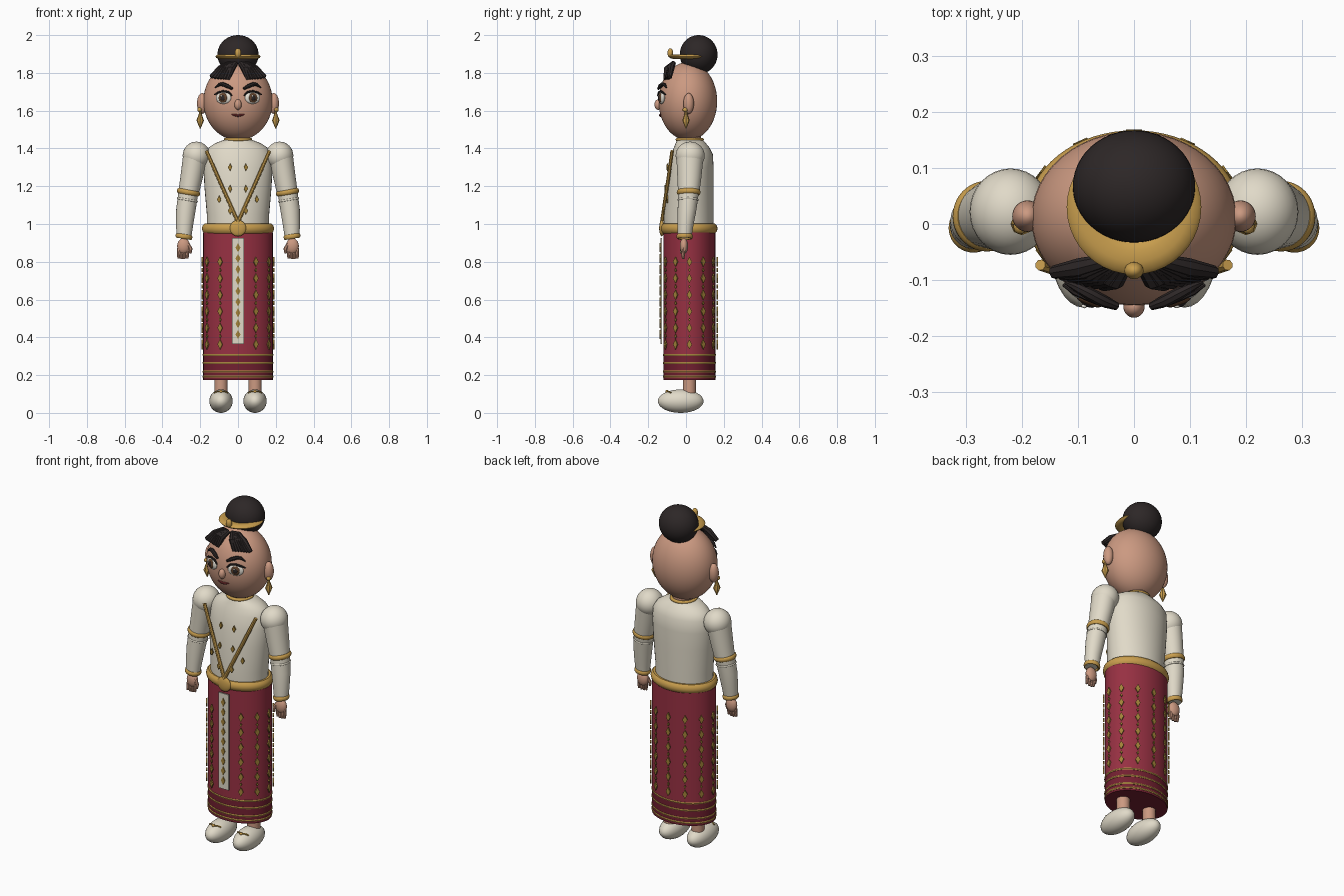
import bpy, bmesh, math
from mathutils import Matrix, Vector, Euler

if "Cube" in bpy.data.objects:
    bpy.data.objects.remove(bpy.data.objects["Cube"])

def mat(name, r, g, b):
    m = bpy.data.materials.new(name)
    m.diffuse_color = (r, g, b, 1)
    m.use_nodes = True
    m.node_tree.nodes["Principled BSDF"].inputs["Base Color"].default_value = m.diffuse_color
    return m

SKIN = mat("skin", .60, .32, .22)
CREAM = mat("cream cloth", .75, .70, .58)
GOLD = mat("gold", .58, .34, .075)
OLD_GOLD = mat("dull gold", .36, .22, .04)
RED = mat("red silk", .31, .03, .055)
MAROON = mat("maroon hem", .17, .014, .03)
HAIR = mat("black hair", .026, .02, .02)
WHITE = mat("eye white", .80, .76, .68)
BROWN = mat("brown iris", .12, .055, .025)
LIP = mat("lip red", .25, .04, .04)

def finish(name, bm, *mats):
    bmesh.ops.recalc_face_normals(bm, faces=bm.faces)
    me = bpy.data.meshes.new(name)
    bm.to_mesh(me)
    bm.free()
    for m in mats:
        me.materials.append(m)
    ob = bpy.data.objects.new(name, me)
    bpy.context.collection.objects.link(ob)
    return ob

def place(loc, size=(1, 1, 1), rot=(0, 0, 0)):
    return Matrix.LocRotScale(Vector(loc), Euler(rot), Vector(size))

def ball(name, loc, size, m, rot=(0, 0, 0), seg=32):
    bm = bmesh.new()
    bmesh.ops.create_uvsphere(bm, u_segments=seg, v_segments=seg // 2, radius=1, matrix=place(loc, size, rot))
    return finish(name, bm, m)

def box(name, loc, size, m):
    bm = bmesh.new()
    bmesh.ops.create_cube(bm, size=1, matrix=place(loc, size))
    return finish(name, bm, m)

def loft(name, rings, *mats, seg=40, rule=None):
    """Stack of elliptical rings (x, y, z, rx, ry), capped at both ends."""
    bm = bmesh.new()
    loops = [[bm.verts.new((x + rx * math.cos(a), y + ry * math.sin(a), z))
              for a in (2 * math.pi * i / seg for i in range(seg))] for x, y, z, rx, ry in rings]
    for lo, hi in zip(loops, loops[1:]):
        for i in range(seg):
            j = (i + 1) % seg
            bm.faces.new((lo[i], lo[j], hi[j], hi[i]))
    bm.faces.new(loops[0])
    bm.faces.new(loops[-1])
    if rule:
        for f in bm.faces:
            f.material_index = rule(f.calc_center_median())
    return finish(name, bm, *mats)

def hoop(name, loc, rx, ry, thick, tall, m, rot=(0, 0, 0), seg=40, ring=10):
    """Elliptical torus with an oval cross-section."""
    bm = bmesh.new()
    M = place(loc, rot=rot)
    v = [[bm.verts.new(M @ Vector(((rx + thick * math.cos(b)) * math.cos(a),
                                   (ry + thick * math.cos(b)) * math.sin(a), tall * math.sin(b))))
          for b in (2 * math.pi * k / ring for k in range(ring))]
         for a in (2 * math.pi * i / seg for i in range(seg))]
    for i in range(seg):
        for k in range(ring):
            n, l = (i + 1) % seg, (k + 1) % ring
            bm.faces.new((v[i][k], v[n][k], v[n][l], v[i][l]))
    return finish(name, bm, m)

def tube(name, pts, r, m, radii=None):
    cu = bpy.data.curves.new(name, 'CURVE')
    cu.dimensions = '3D'
    cu.bevel_depth, cu.bevel_resolution, cu.use_fill_caps = r, 2, True
    sp = cu.splines.new('POLY')
    sp.points.add(len(pts) - 1)
    for i, p in enumerate(pts):
        sp.points[i].co = (*p, 1)
        sp.points[i].radius = radii[i] if radii else 1
    cu.materials.append(m)
    ob = bpy.data.objects.new(name, cu)
    bpy.context.collection.objects.link(ob)
    return ob

def diamonds(name, spots, w, h, m):
    """Thin upright diamond plates at (x, y, z, turn)."""
    bm = bmesh.new()
    for x, y, z, turn in spots:
        M = Matrix.Translation((x, y, z)) @ Matrix.Rotation(turn, 4, 'Z') \
            @ Matrix.Rotation(math.pi / 2, 4, 'X') @ Matrix.Diagonal((w, h, 1, 1))
        bmesh.ops.create_cone(bm, cap_ends=True, segments=4, radius1=1, radius2=1, depth=.007, matrix=M)
    return finish(name, bm, m)

def face_y(x, z, out=0.0):
    """Front of the head at x, z."""
    return .01 - .155 * math.sqrt(max(.02, 1 - (x / .183) ** 2 - ((z - 1.65) / .207) ** 2)) - out

def on_face(s, pts, out):
    return [(s * x, face_y(x, z, out), z) for x, z in pts]

# Head, nose, mouth, bun and headband
ball("head", (0, .01, 1.65), (.183, .155, .207), SKIN, seg=48)
ball("nose", (0, -.147, 1.632), (.019, .02, .028), SKIN)
tube("mouth", on_face(1, [(-.035, 1.58), (-.012, 1.576), (0, 1.573), (.012, 1.576), (.035, 1.58)], .002),
     .007, LIP, [.3, 1, .9, 1, .3])
ball("hair_bun", (0, .067, 1.897), (.109, .1, .103), HAIR, seg=48)
hoop("headband", (0, .03, 1.886), .088, .088, .032, .013, GOLD)
ball("headband_jewel", (0, -.083, 1.905), (.017, .015, .025), GOLD)

# Neck collar, torso and skirt
loft("neck", [(0, .02, 1.40, .06, .06), (0, .02, 1.50, .06, .06)], SKIN)
hoop("collar", (0, .02, 1.447), .066, .066, .009, .009, GOLD)
loft("blouse", [(0, .014, .95, .163, .13), (0, .014, 1.05, .165, .132), (0, .02, 1.2, .178, .126),
                (0, .026, 1.3, .182, .12), (0, .032, 1.37, .176, .11), (0, .03, 1.405, .155, .094),
                (0, .025, 1.428, .12, .08), (0, .02, 1.446, .072, .068)], CREAM)
loft("skirt", [(0, .018, z, .184, .137) for z in (.175, .31, .955)], RED, MAROON, seg=64,
     rule=lambda c: 1 if c.z < .31 else 0)
for z in (.307, .265, .218, .192):
    hoop("hem_stripe", (0, .018, z), .184, .137, .004, .006, GOLD, seg=64, ring=6)
hoop("belt", (0, .016, .976), .172, .132, .019, .027, GOLD, seg=64)
ball("belt_medallion", (0, -.128, .978), (.043, .014, .043), GOLD)

# Front panel and woven diamonds around the skirt
box("skirt_panel", (0, -.132, .645), (.066, .008, .56), CREAM)
diamonds("panel_diamonds", [(0, -.137, .875 - .0575 * i, 0) for i in range(9)], .013, .024, OLD_GOLD)
spots = []
for k in range(1, 12):
    a = k * math.pi / 6
    turn = math.atan2(math.sin(a) / .193, math.cos(a) / .15)
    spots += [(.19 * math.sin(a), .018 - .147 * math.cos(a), .80 - .0875 * i, turn) for i in range(6)]
diamonds("skirt_diamonds", spots, .014, .026, OLD_GOLD)
diamonds("skirt_small_diamonds", [(x, y, z - .044, t) for x, y, z, t in spots if z > .4], .006, .011, OLD_GOLD)

# Blouse diamonds
diamonds("blouse_diamonds", [(s * x, y, z, s * .15) for s in (-1, 1) for x, y, z in
         ((.042, -.098, 1.30), (.042, -.109, 1.187), (.1, -.1, 1.13), (.042, -.118, 1.07))], .011, .02, OLD_GOLD)

for s in (-1, 1):
    # Ear and drop earring
    ball("ear", (s * .19, .014, 1.638), (.027, .028, .055), SKIN)
    tube("earring", [(s * .2, 0, z) for z in (1.61, 1.585, 1.548, 1.505)], .02, GOLD, [.25, .35, 1, .1])
    ball("earring_stud", (s * .203, -.004, 1.605), (.012, .014, .012), GOLD, seg=16)

    # Eye, lashes and brow
    turn = (0, 0, s * math.radians(20))
    n = Vector((s * math.sin(turn[2] * s), -math.cos(turn[2]), 0))
    c = Vector((s * .077, face_y(.077, 1.668), 1.668))
    ball("eye", c, (.043, .012, .032), WHITE, turn)
    ball("iris", c + n * .008, (.024, .008, .026), BROWN, turn, 24)
    ball("pupil", c + n * .013, (.013, .006, .015), HAIR, turn, 16)
    ball("eye_glint", c + n * .018 + Vector((-.006, 0, .01)), (.005, .003, .005), WHITE, turn, 12)
    tube("upper_lash", on_face(s, [(.032, 1.68), (.05, 1.698), (.078, 1.703), (.105, 1.695), (.126, 1.685)], .009),
         .006, HAIR, [.6, 1, 1, 1, .5])
    tube("eyebrow", on_face(s, [(.03, 1.716), (.055, 1.73), (.08, 1.74), (.1, 1.738), (.122, 1.722)], .012),
         .011, HAIR, [.6, 1, 1, .8, .3])

    # Swept fringe strands
    for i in range(7):
        t = i / 6
        x0, x1 = .012 + .036 * t, .055 + .088 * t
        z1 = 1.765 + .012 * t
        y1 = -.108 + .022 * t
        tube("fringe_strand", [(s * x0, -.066, 1.852), (s * (x0 * .5 + x1 * .5), y1 + .008, 1.822),
                               (s * x1, y1, z1)], .016, HAIR, [.8, 1.1, .75])

    # Chest strap
    tube("chest_strap", [(s * .167, -.073, 1.387), (s * .085, -.1, 1.2), (0, -.128, 1.01)], .01, GOLD)

    # Sleeve
    ball("puff_sleeve", (s * .22, .022, 1.362), (.073, .077, .074), CREAM)
    loft("upper_sleeve", [(s * .225, .021, 1.36, .066, .072), (s * .245, .018, 1.25, .06, .064),
                          (s * .262, .014, 1.16, .055, .056)], CREAM)
    loft("lower_sleeve", [(s * .262, .014, 1.175, .053, .055), (s * .275, .006, 1.08, .052, .05),
                          (s * .283, -.003, .99, .045, .042), (s * .286, -.008, .925, .038, .036)], CREAM)
    tilt = (0, s * -.17, 0)
    hoop("elbow_band", (s * .262, .014, 1.168), .052, .053, .01, .014, GOLD, tilt)
    hoop("lace_trim", (s * .268, .011, 1.128), .052, .052, .004, .005, CREAM, tilt)
    hoop("cuff", (s * .286, -.007, .934), .037, .036, .008, .013, GOLD, tilt)

    # Hand
    ball("palm", (s * .288, -.011, .883), (.034, .022, .042), SKIN)
    for i in range(4):
        x = s * (.266 + .0155 * i)
        tube("finger", [(x, -.012, .875), (x + s * .002, -.014, .84), (x + s * .002, -.016, .818 - .004 * (i in (1, 2)))],
             .009, SKIN, [1, 1, .7])
    tube("thumb", [(s * .265, -.016, .895), (s * .25, -.022, .868), (s * .252, -.024, .845)], .01, SKIN, [1, 1, .7])

    # Leg and shoe
    loft("leg", [(s * .09, .018, .08, .035, .035), (s * .09, .018, .19, .035, .035)], SKIN)
    ball("shoe", (s * .09, -.028, .062), (.062, .121, .062), CREAM)
    tube("shoe_trim", [(s * .09 + x, -.08 - .02 * (1 - abs(x) / .036), .062 + .062 * math.sqrt(
        1 - (x / .062) ** 2 - ((.052 + .02 * (1 - abs(x) / .036)) / .121) ** 2))
        for x in (-.036, -.018, 0, .018, .036)], .005, OLD_GOLD)
    ball("shoe_bead", (s * .09, -.1, .113), (.009, .009, .008), GOLD, seg=12)

# Turn curves into meshes and smooth everything but the sharp edges
bpy.ops.object.select_all(action='SELECT')
bpy.context.view_layer.objects.active = bpy.data.objects["head"]
bpy.ops.object.convert(target='MESH')
bpy.ops.object.shade_smooth_by_angle(angle=math.radians(40))
